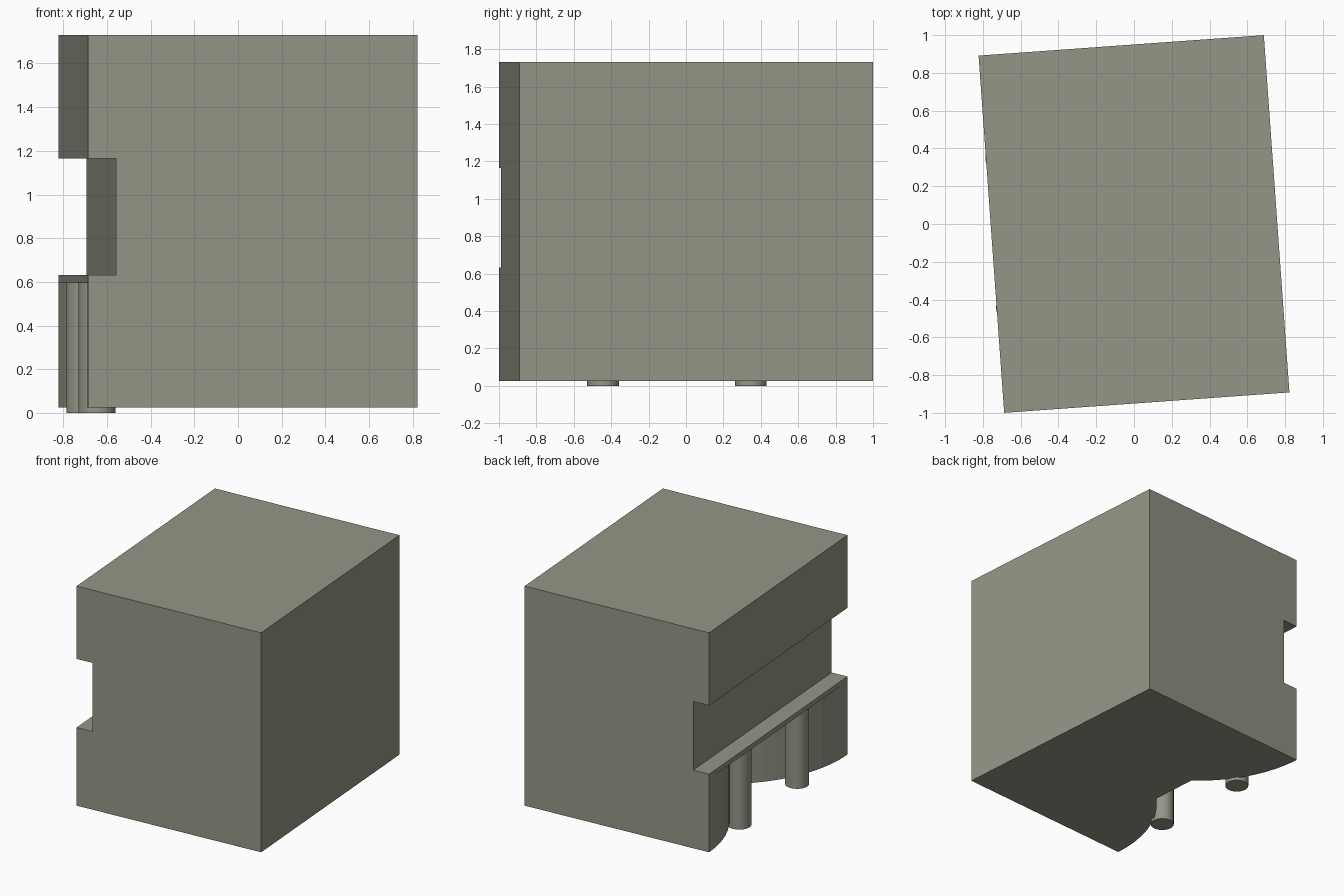
import bpy, bmesh, math
from mathutils import Matrix

if "Cube" in bpy.data.objects:
    bpy.data.objects.remove(bpy.data.objects["Cube"])

HX, HY = 0.757, 0.948              # half sizes of the block before turning
Z0, Z1 = 0.025, 1.73
TURN = Matrix.Rotation(math.radians(4.1), 4, 'Z')

mat = bpy.data.materials.new("khaki_grey")
mat.diffuse_color = (0.30, 0.30, 0.24, 1)
mat.use_nodes = True
mat.node_tree.nodes["Principled BSDF"].inputs["Base Color"].default_value = mat.diffuse_color


def prism(name, outline, z0, z1):
    """Extrude a counter-clockwise xy outline from z0 to z1."""
    bm = bmesh.new()
    face = bm.faces.new([bm.verts.new((x, y, z0)) for x, y in outline])
    ext = bmesh.ops.extrude_face_region(bm, geom=[face])
    top = [g for g in ext['geom'] if isinstance(g, bmesh.types.BMVert)]
    bmesh.ops.translate(bm, verts=top, vec=(0, 0, z1 - z0))
    bmesh.ops.recalc_face_normals(bm, faces=bm.faces)
    me = bpy.data.meshes.new(name)
    bm.to_mesh(me)
    bm.free()
    me.materials.append(mat)
    ob = bpy.data.objects.new(name, me)
    bpy.context.collection.objects.link(ob)
    return ob


def rect(x0, x1, y0, y1):
    return [(x0, y0), (x1, y0), (x1, y1), (x0, y1)]


def cut(target, cutter):
    cutter.hide_render = True
    mod = target.modifiers.new("cut", 'BOOLEAN')
    mod.operation, mod.solver, mod.object = 'DIFFERENCE', 'EXACT', cutter
    bpy.context.view_layer.objects.active = target
    bpy.ops.object.modifier_apply(modifier=mod.name)
    bpy.data.objects.remove(cutter)


# Main block
body = prism("block_body", rect(-HX, HX, -HY, HY), Z0, Z1)

# Straight groove across the left side
cut(body, prism("groove_cutter", rect(-HX - 0.3, -HX + 0.13, -1.2, 1.2), 0.632, 1.165))

# Recess under the ledge: two bulging arcs meeting a flat back wall
R, SEG, SWEEP = 1.0, 9, math.radians(49.3)
arc = [(-HX + R * (1 - math.cos(a)), -HY + 0.003 + R * math.sin(a))
       for a in (SWEEP * i / SEG for i in range(SEG + 1))]
outline = [(-HX - 0.3, arc[0][1])] + arc
outline += [(x, -y) for x, y in reversed(outline)]
cut(body, prism("recess_cutter", outline, -0.2, 0.595))

# Two round posts standing in the recess
parts = [body]
for label, y in (("front", -0.396), ("back", 0.396)):
    ring = [(-0.675 + 0.085 * math.cos(2 * math.pi * i / 32),
             y + 0.085 * math.sin(2 * math.pi * i / 32)) for i in range(32)]
    post = prism(label + "_post", ring, 0, 0.6)
    bpy.ops.object.select_all(action='DESELECT')
    post.select_set(True)
    bpy.context.view_layer.objects.active = post
    bpy.ops.object.shade_smooth_by_angle(angle=math.radians(30))
    parts.append(post)

# Turn everything slightly about the vertical axis
for ob in parts:
    ob.data.transform(TURN)
